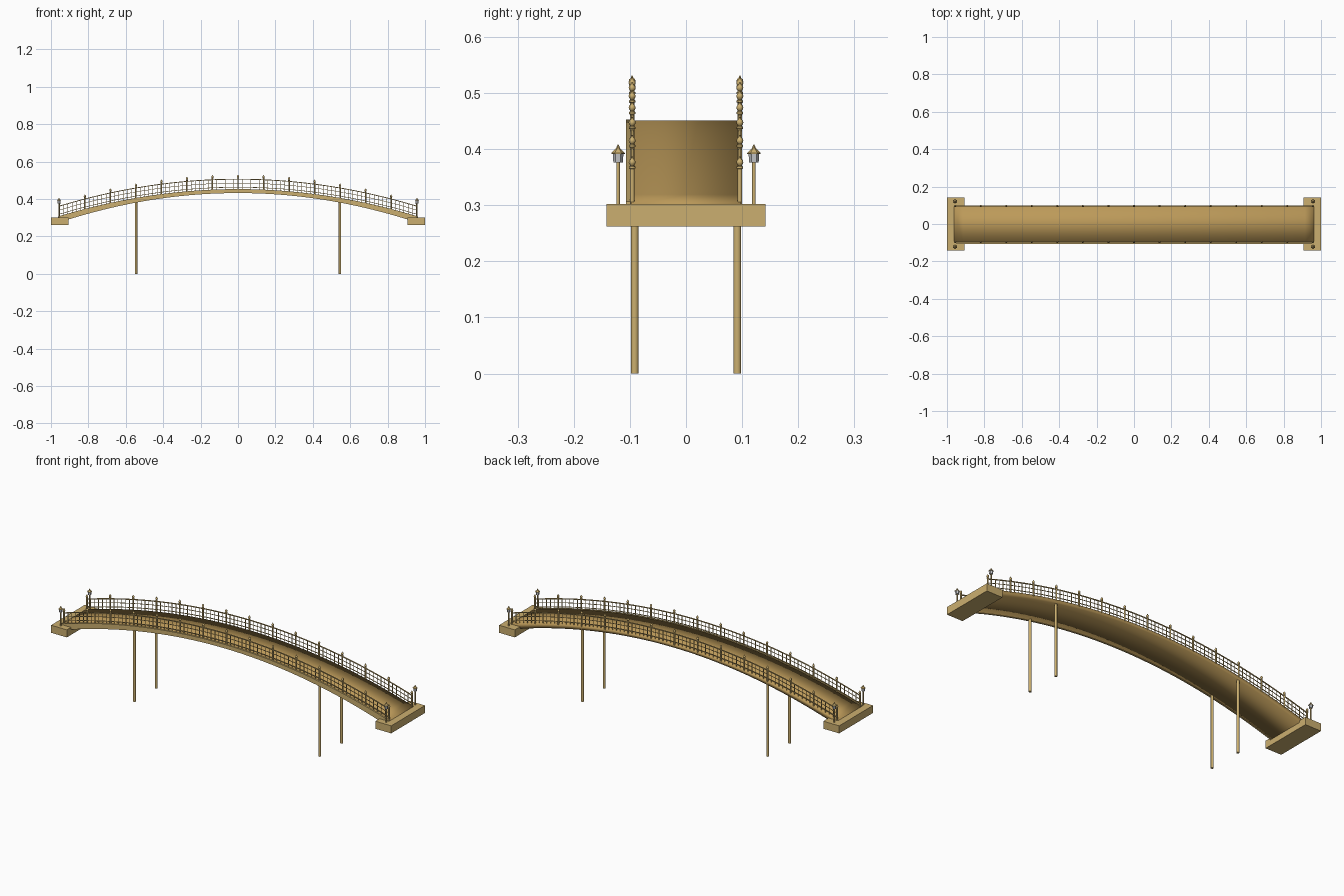
import bpy, bmesh, math
from mathutils import Vector, Matrix

if "Cube" in bpy.data.objects:
    bpy.data.objects.remove(bpy.data.objects["Cube"])


def material(name, rgb):
    m = bpy.data.materials.new(name)
    m.diffuse_color = (*rgb, 1)
    m.use_nodes = True
    m.node_tree.nodes["Principled BSDF"].inputs["Base Color"].default_value = m.diffuse_color
    return m


GOLD = material("pale gold", (0.60, 0.43, 0.16))
DECK = material("warm brown", (0.50, 0.32, 0.10))
GLASS = material("lamp glass", (0.55, 0.56, 0.58))

END = 0.962      # half length of the arch
SIDE = 0.096     # railing line
STEP = 0.1365    # post spacing


def top(x):
    return 0.451 - 0.158 * x * x


def bottom(x):
    return 0.433 - 0.172 * x * x


def finish(bm, name, mat, smooth=None):
    bmesh.ops.recalc_face_normals(bm, faces=bm.faces)
    me = bpy.data.meshes.new(name)
    bm.to_mesh(me)
    bm.free()
    me.materials.append(mat)
    ob = bpy.data.objects.new(name, me)
    bpy.context.collection.objects.link(ob)
    if smooth == "all":
        for p in me.polygons:
            p.use_smooth = True
    elif smooth:
        bpy.ops.object.select_all(action='DESELECT')
        ob.select_set(True)
        bpy.context.view_layer.objects.active = ob
        bpy.ops.object.shade_smooth_by_angle(angle=math.radians(50))
    return ob


def sweep(bm, section, xs, dz=None):
    """Loft a four-point section of (y, z) along the arch."""
    rings = [[bm.verts.new((x, y, z)) for y, z in section(x)] for x in xs]
    n = len(rings[0])
    for a, b in zip(rings, rings[1:]):
        for i in range(n):
            j = (i + 1) % n
            bm.faces.new((a[i], a[j], b[j], b[i]))
    bm.faces.new(rings[0])
    bm.faces.new(rings[-1])


def lathe(bm, profile, origin, sides):
    """Turned part from (radius, height) points."""
    ox, oy, oz = origin
    rings = []
    for r, z in profile:
        rings.append([bm.verts.new((ox + r * math.cos(2 * math.pi * (i + .5) / sides),
                                    oy + r * math.sin(2 * math.pi * (i + .5) / sides),
                                    oz + z)) for i in range(sides)])
    for a, b in zip(rings, rings[1:]):
        for i in range(sides):
            j = (i + 1) % sides
            bm.faces.new((a[i], a[j], b[j], b[i]))
    bm.faces.new(rings[0])
    bm.faces.new(rings[-1])


def box(bm, lo, hi):
    lo, hi = Vector(lo), Vector(hi)
    bmesh.ops.create_cube(bm, size=1, matrix=Matrix.Translation((lo + hi) / 2)
                          @ Matrix.Diagonal((*(hi - lo), 1)))


XS = [-END + 2 * END * i / 40 for i in range(41)]

# arched deck, softly shaded all round
bm = bmesh.new()
sweep(bm, lambda x: [(-0.098, bottom(x)), (0.098, bottom(x)),
                     (0.098, top(x)), (-0.098, top(x))], XS)
finish(bm, "deck", DECK, "all")

# front edge beam
bm = bmesh.new()
sweep(bm, lambda x: [(-0.107, bottom(x) - .001), (-0.099, bottom(x) - .001),
                     (-0.099, top(x) + .002), (-0.107, top(x) + .002)], XS)
finish(bm, "edge_beam", GOLD, 30)

# end blocks
for s, label in ((-1, "left"), (1, "right")):
    bm = bmesh.new()
    a, b = sorted((s * 0.907, s * 1.0))
    box(bm, (a, -0.142, 0.262), (b, 0.142, 0.302))
    finish(bm, label + "_end_block", GOLD)

# support legs
for sx in (-1, 1):
    for sy in (-1, 1):
        bm = bmesh.new()
        lathe(bm, [(0.007, 0), (0.007, 0.39)], (sx * 0.545, sy * 0.0915, 0), 16)
        finish(bm, "support_leg", GOLD, 50)

POST = [(0.0042, -0.005), (0.0042, 0.058), (0.0058, 0.059), (0.0058, 0.062),
        (0.0030, 0.064), (0.0055, 0.067), (0.0062, 0.070), (0.0052, 0.0735),
        (0.0022, 0.076), (0.0010, 0.080)]

for sy, label in ((-1, "front"), (1, "back")):
    y0 = sy * SIDE

    # rails following the arch
    bm = bmesh.new()
    for h, r in ((0.055, 0.0022), (0.034, 0.0013), (0.012, 0.0016)):
        sweep(bm, lambda x: [(y0 - r, top(x) + h - r), (y0 + r, top(x) + h - r),
                             (y0 + r, top(x) + h + r), (y0 - r, top(x) + h + r)],
              [0.956 * (i / 28 - 1) for i in range(57)])
    finish(bm, label + "_rails", GOLD)

    # turned posts with finials
    bm = bmesh.new()
    for i in range(-7, 8):
        x = i * STEP
        lathe(bm, POST, (x, y0, top(x)), 10)
    finish(bm, label + "_posts", GOLD, 50)

    # thin balusters, five to a bay
    bm = bmesh.new()
    for i in range(-42, 43):
        if i % 6:
            x = i * STEP / 6
            box(bm, (x - .0012, y0 - .0012, top(x) - .002),
                (x + .0012, y0 + .0012, top(x) + 0.055))
    finish(bm, label + "_balusters", GOLD)

# lamps on the end blocks
for sx in (-1, 1):
    for sy in (-1, 1):
        o = (sx * 0.957, sy * 0.121, 0)
        bm = bmesh.new()
        lathe(bm, [(0.0032, 0.300), (0.0032, 0.376)], o, 12)
        finish(bm, "lamp_post", GOLD, 50)
        bm = bmesh.new()
        lathe(bm, [(0.0085, 0.376), (0.0095, 0.392)], o, 6)
        finish(bm, "lamp_glass", GLASS)
        bm = bmesh.new()
        lathe(bm, [(0.0122, 0.391), (0.0122, 0.393), (0.0030, 0.402),
                   (0.0028, 0.404), (0.0008, 0.408)], o, 6)
        finish(bm, "lamp_roof", GOLD)
